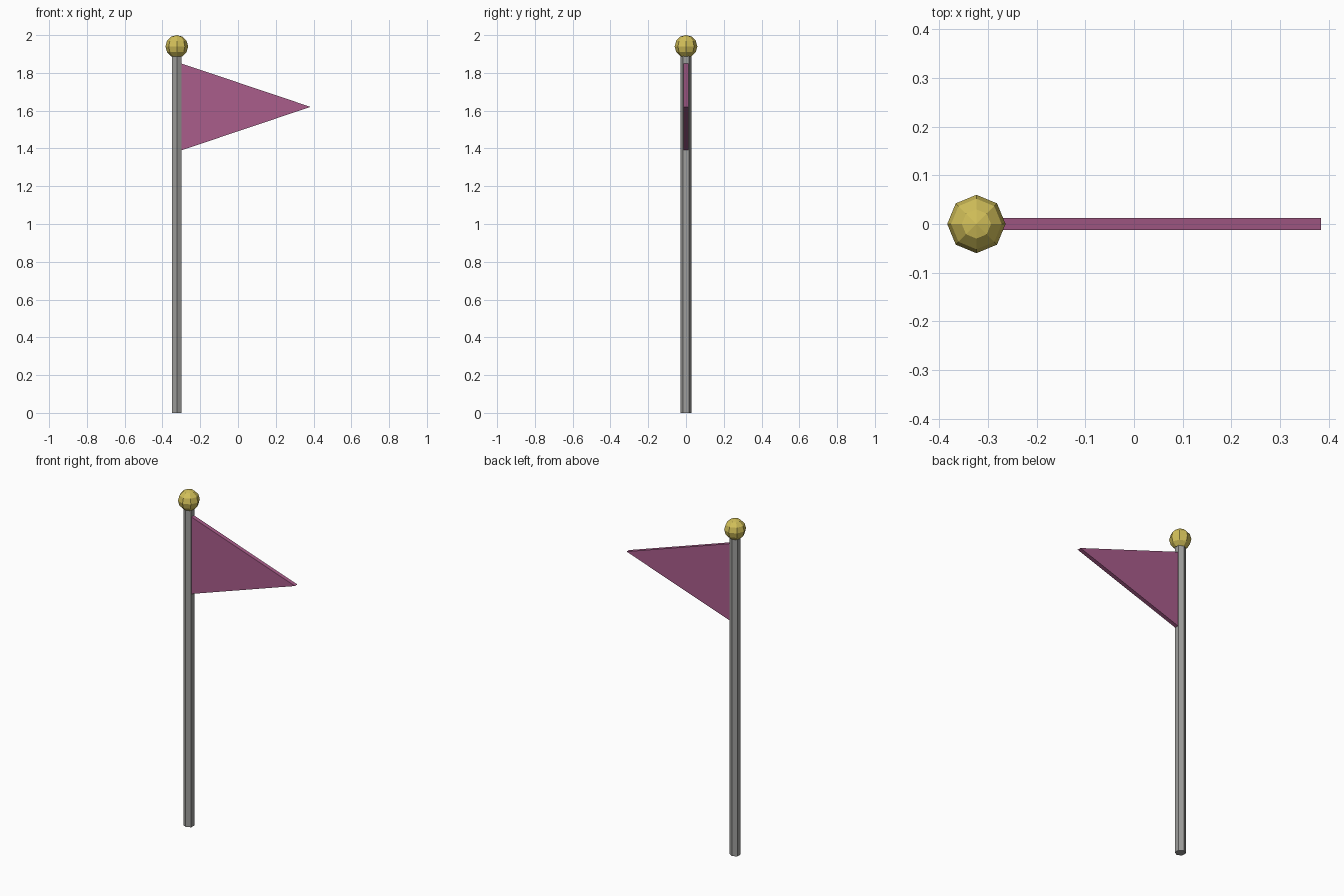
import bpy
import bmesh

cube = bpy.data.objects.get("Cube")
if cube:
    bpy.data.objects.remove(cube, do_unlink=True)

POLE_X = -0.324
BALL_Z = 1.94


def material(name, rgb):
    mat = bpy.data.materials.new(name)
    mat.use_nodes = True
    colour = (*rgb, 1.0)
    mat.diffuse_color = colour
    mat.node_tree.nodes["Principled BSDF"].inputs["Base Color"].default_value = colour
    return mat


def finish(obj, name, mat):
    obj.name = obj.data.name = name
    obj.data.materials.append(mat)


grey = material("grey metal", (0.34, 0.34, 0.33))
gold = material("gold", (0.64, 0.52, 0.10))
plum = material("plum cloth", (0.40, 0.11, 0.26))

# Six-sided pole, its top sunk into the ball
pole_top = 1.9
bpy.ops.mesh.primitive_cylinder_add(vertices=6, radius=0.03, depth=pole_top,
                                    location=(POLE_X, 0, pole_top / 2))
finish(bpy.context.object, "pole", grey)

# Faceted ball on top
bpy.ops.mesh.primitive_uv_sphere_add(segments=8, ring_count=6, radius=0.06,
                                     location=(POLE_X, 0, BALL_Z))
finish(bpy.context.object, "ball_finial", gold)

# Triangular pennant: a profile extruded through its thickness
thickness = 0.024
profile = [(-0.30, 1.39), (0.384, 1.62), (-0.30, 1.85)]
bm = bmesh.new()
face = bm.faces.new([bm.verts.new((x, -thickness / 2, z)) for x, z in profile])
extruded = bmesh.ops.extrude_face_region(bm, geom=[face], use_keep_orig=True)
moved = [v for v in extruded["geom"] if isinstance(v, bmesh.types.BMVert)]
bmesh.ops.translate(bm, verts=moved, vec=(0, thickness, 0))
bmesh.ops.recalc_face_normals(bm, faces=bm.faces)
mesh = bpy.data.meshes.new("pennant")
bm.to_mesh(mesh)
bm.free()
pennant = bpy.data.objects.new("pennant", mesh)
bpy.context.collection.objects.link(pennant)
finish(pennant, "pennant", plum)
